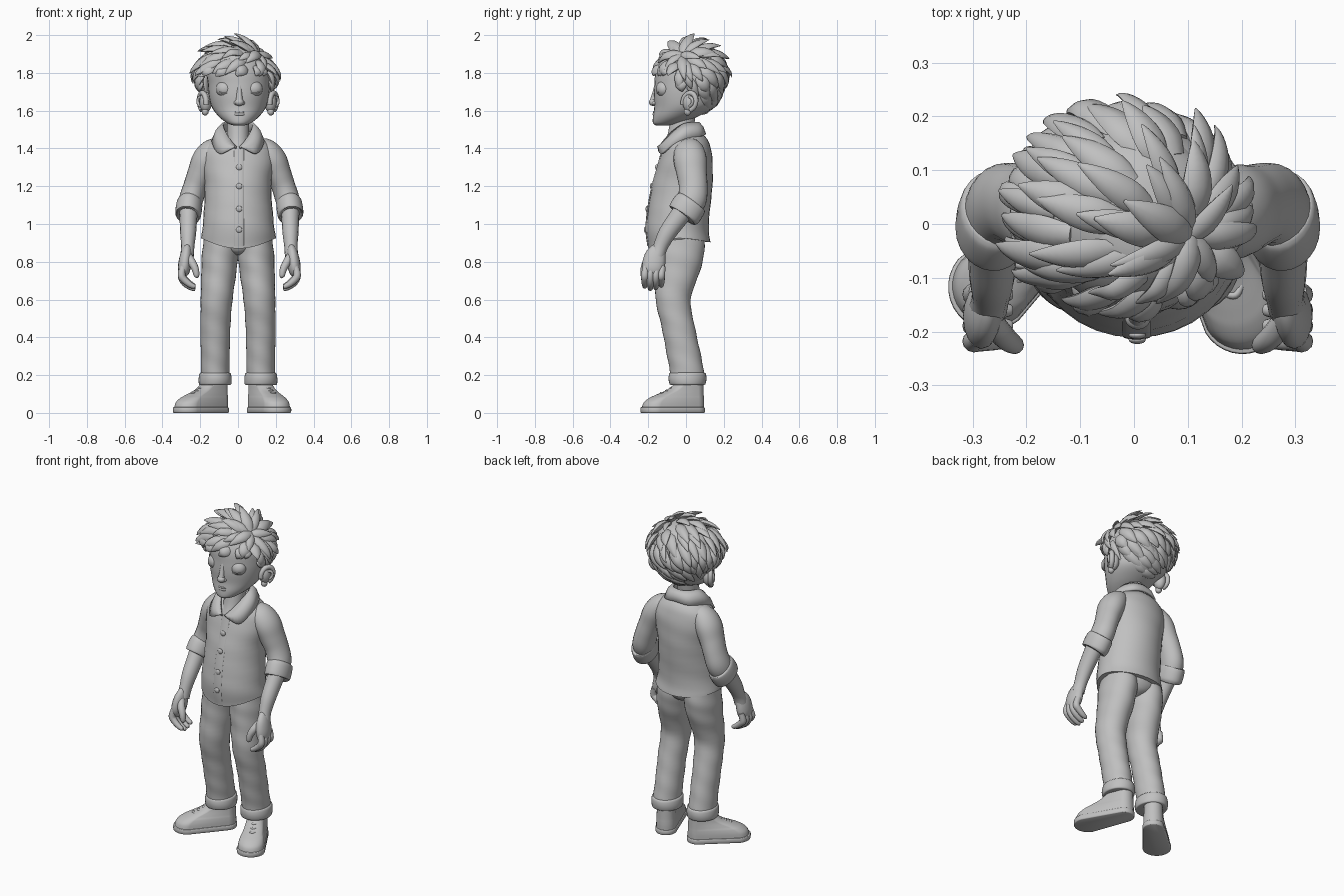
import bpy, bmesh, math, random
from math import sin, cos, pi, radians
from mathutils import Vector, Matrix

random.seed(4)
if "Cube" in bpy.data.objects:
    bpy.data.objects.remove(bpy.data.objects["Cube"], do_unlink=True)

clay = bpy.data.materials.new("clay_grey")
clay.use_nodes = True
GREY = (0.53, 0.53, 0.53, 1)
clay.diffuse_color = GREY
clay.node_tree.nodes["Principled BSDF"].inputs["Base Color"].default_value = GREY
parts = []


def finish(name, bm):
    bmesh.ops.recalc_face_normals(bm, faces=bm.faces)
    mesh = bpy.data.meshes.new(name)
    bm.to_mesh(mesh)
    bm.free()
    mesh.materials.append(clay)
    ob = bpy.data.objects.new(name, mesh)
    bpy.context.collection.objects.link(ob)
    parts.append(ob)
    return ob


def add_loft(bm, rings):
    loops = [[bm.verts.new(p) for p in ring] for ring in rings]
    n = len(loops[0])
    for a, b in zip(loops, loops[1:]):
        for i in range(n):
            bm.faces.new((a[i], a[(i + 1) % n], b[(i + 1) % n], b[i]))
    bm.faces.new(loops[0])
    bm.faces.new(loops[-1])


def smooth(keys, steps):
    """Catmull-Rom interpolation through tuples of any length."""
    k = [keys[0], *keys, keys[-1]]
    out = []
    for a, b, c, d in zip(k, k[1:], k[2:], k[3:]):
        for s in range(steps):
            t = s / steps
            out.append([q + t * (r - p + t * (2 * p - 5 * q + 4 * r - w + t * (3 * (q - r) + w - p))) / 2
                        for p, q, r, w in zip(a, b, c, d)])
    return out + [list(keys[-1])]


def stack(name, keys, ripple=0, steps=6, n=32, dip=0):
    """Horizontal ellipses (z, x, y, rx, ry); dip lowers the front and back of the first edge."""
    rings = []
    for i, (z, x, y, rx, ry) in enumerate(smooth(keys, steps)):
        ring = []
        for j in range(n):
            a = 2 * pi * j / n
            w = 1 + ripple * sin(55 * z + 2 * a)
            drop = dip * (.7 - .3 * sin(a)) * sin(a) ** 2 * max(0, 1 - i / steps)
            ring.append((x + rx * w * cos(a), y + ry * w * sin(a), z - drop))
        rings.append(ring)
    bm = bmesh.new()
    add_loft(bm, rings)
    return finish(name, bm)


def tube_rings(keys, depth, ref, steps, n):
    """Ellipses (x, y, z, r) across a path; depth scales the axis perpendicular to ref."""
    pts = smooth(keys, steps)
    pos = [Vector(p[:3]) for p in pts]
    rings = []
    for i, p in enumerate(pos):
        t = (pos[min(i + 1, len(pos) - 1)] - pos[max(i - 1, 0)]).normalized()
        u = (Vector(ref) - t * t.dot(Vector(ref))).normalized()
        v = t.cross(u) * depth
        r = max(pts[i][3], 0.001)
        rings.append([p + r * (u * cos(2 * pi * j / n) + v * sin(2 * pi * j / n)) for j in range(n)])
    return rings


def tube(name, keys, depth=1, ref=(1, 0, 0), steps=5, n=16):
    bm = bmesh.new()
    add_loft(bm, tube_rings(keys, depth, ref, steps, n))
    return finish(name, bm)


def ball(name, centre, size):
    bm = bmesh.new()
    bmesh.ops.create_uvsphere(bm, u_segments=24, v_segments=16, radius=1)
    bmesh.ops.transform(bm, matrix=Matrix.Translation(centre) @ Matrix.Diagonal((*size, 1)), verts=bm.verts)
    return finish(name, bm)


# Shirt body, trousers seat and neck
stack("shirt", [(.925, .003, -.035, .198, .165), (1.0, .002, -.045, .188, .165), (1.2, 0, -.02, .176, .16),
                (1.34, 0, .0, .194, .14), (1.41, 0, .007, .177, .122), (1.455, 0, .013, .13, .095),
                (1.49, 0, .01, .07, .06)], ripple=.006, dip=.055)
stack("trousers_seat", [(.95, 0, -.03, .165, .13), (.9, 0, -.03, .16, .125), (.87, 0, -.03, .12, .113),
                        (.85, 0, -.032, .07, .095), (.835, 0, -.035, .02, .06)], n=48)
stack("neck", [(1.39, 0, -.068, .055, .06), (1.46, 0, -.035, .058, .065), (1.6, 0, -.01, .06, .065)])

# Collar: neckline edge and turned-down edge from the nape to one lapel, then mirrored
HALF = [(0, .066, 1.535, 0, .1, 1.475), (.05, .05, 1.535, .08, .083, 1.465), (.078, -.005, 1.53, .128, .0, 1.452),
        (.07, -.058, 1.498, .13, -.07, 1.418), (.045, -.105, 1.452, .097, -.13, 1.372),
        (.008, -.142, 1.403, .028, -.143, 1.4)]
bm = bmesh.new()
rows = []
for xi, yi, zi, xo, yo, zo in smooth([(-a, b, c, -d, e, f) for a, b, c, d, e, f in HALF[:0:-1]] + HALF, 4):
    inner, outer = Vector((xi, yi, zi)), Vector((xo, yo, zo))
    mid = (inner + outer) / 2 + Vector((xo * .06, yo * .04, .006))
    rows.append([bm.verts.new(p) for p in (inner, mid, outer)])
for a, b in zip(rows, rows[1:]):
    for k in range(2):
        bm.faces.new((a[k], a[k + 1], b[k + 1], b[k]))
mod = finish("collar", bm).modifiers.new("thickness", "SOLIDIFY")
mod.thickness, mod.offset = .013, 0

# Placket and buttons
FRONT = [(1.4, -.122), (1.3, -.149), (1.2, -.177), (1.08, -.2), (.97, -.209), (.885, -.199)]
tube("placket", [(.005, y, z, .026) for z, y in FRONT], depth=.22)
for i, (z, y) in enumerate(FRONT[1:5]):
    ball(f"button_{i + 1}", (.006, y - .006, z), (.016, .008, .016))

# Head and facial features
stack("head", [(1.522, .005, -.125, .03, .035), (1.535, .005, -.1, .064, .075), (1.57, .005, -.055, .108, .12),
               (1.62, .005, -.01, .144, .158), (1.68, .005, .0, .159, .17), (1.74, .005, .005, .164, .172),
               (1.81, .0, .01, .166, .17), (1.88, 0, .02, .14, .145), (1.93, 0, .02, .08, .09),
               (1.945, 0, .02, .02, .02)])
tube("nose_bridge", [(.007, -.15, 1.76, .012), (.007, -.162, 1.7, .014), (.007, -.174, 1.65, .018)])
ball("nose_tip", (.007, -.174, 1.645), (.024, .022, .02))
for s in (-1, 1):
    ball(f"nostril_{s}", (.007 + s * .016, -.166, 1.641), (.013, .014, .012))
    ex = .007 + s * .076
    ball(f"eyelid_{s}", (ex, -.116, 1.715), (.048, .043, .044))
    tube(f"lid_line_{s}", [(ex - .034, -.143, 1.701, .002), (ex - .016, -.152, 1.694, .003),
                           (ex + .016, -.152, 1.694, .003), (ex + .034, -.143, 1.701, .002)], ref=(0, 0, 1), n=8)
for name, z, r in (("upper_lip", 1.591, .005), ("lower_lip", 1.581, .007)):
    tube(name, [(-.03, -.155, z + .001, .002), (-.012, -.168, z, r), (.007, -.171, z, r),
                (.026, -.168, z, r), (.044, -.155, z + .001, .002)], ref=(0, 0, 1), n=10)

# Ears: full bowl with a rolled rim and inner fold, flaring out to the back
for s in (-1, 1):
    def ear_arc(name, ry, rz, r, x, start, end):
        keys = []
        for k in range(9):
            a = radians(start + (end - start) * k / 8)
            keys.append((s * (x + .018 * cos(a)), .018 + ry * cos(a), 1.647 + rz * sin(a) + .2 * ry * cos(a), r))
        tube(name, keys, ref=(s, 0, 0), n=10)
    ball(f"ear_{s}", (s * .171, .02, 1.645), (.033, .038, .054))
    ear_arc(f"ear_rim_{s}", .034, .046, .014, .186, -80, 190)
    ear_arc(f"ear_fold_{s}", .016, .024, .008, .195, -90, 120)
    ball(f"ear_lobe_{s}", (s * .174, .008, 1.594), (.018, .019, .02))

# Hair: a cap plus layered pointed tufts flowing away from the whorl
CENTRE, RADII = Vector((-.013, .025, 1.765)), Vector((.194, .172, .182))
WHORL = Vector((.62, -.3, .73)).normalized()


def hairline(y):
    """Brow, sloping sideburn, then nape."""
    return 1.565 if y > .055 else 1.71 + .085 * min(1, max(0, (-.02 - y) / .06))


def on_scalp(d, lift=1.0):
    return CENTRE + Vector([a * b * lift for a, b in zip(d, RADII)])


bm = bmesh.new()
bmesh.ops.create_uvsphere(bm, u_segments=48, v_segments=32, radius=1)
for v in bm.verts:
    v.co = on_scalp(v.co)
low = [f for f in bm.faces if f.calc_center_median().z < hairline(f.calc_center_median().y)]
bmesh.ops.delete(bm, geom=low, context="FACES")
finish("hair_cap", bm)

bm = bmesh.new()
side = WHORL.orthogonal().normalized()
for row, (polar, count) in enumerate([(3, 7), (16, 9), (32, 13), (50, 17), (68, 20), (86, 22), (104, 22), (120, 20)]):
    for i in range(count):
        turn = 2 * pi * (i + .5 * (row % 2) + random.uniform(-.25, .25)) / count
        axis = Matrix.Rotation(turn, 3, WHORL) @ side
        start = radians(polar + random.uniform(-5, 5))
        length = radians(random.uniform(32, 46))
        spike = random.uniform(.22, .38)

        def point(t):
            d = Matrix.Rotation(start + length * t, 3, axis) @ WHORL
            # Crown and side tufts stand out, nape ones lie flat and forehead ones hug the brow
            high = min(1, max(0, (d.z + .3) / .45))
            lift = .98 + (.09 + (spike - .09) * high) * t ** 1.1
            return on_scalp(d, min(lift, 1.15) if d.y < -.6 and d.z < .6 else lift)

        def too_low():
            return any(point(t).z < hairline(point(t).y) - .015 for t in (0, .5, 1))
        while length > .25 and too_low():
            length -= .04
        if too_low():
            continue
        width = random.uniform(.024, .035)
        keys = [(*point(t), width * w) for t, w in ((0, .7), (.3, 1), (.6, .85), (.85, .45), (1, .08))]
        add_loft(bm, tube_rings(keys, .55, axis, 3, 8))
finish("hair_tufts", bm)

# Arms, hands, legs and shoes, mirrored by side
for s, label in ((-1, "right"), (1, "left")):
    shift = .014 if s > 0 else 0

    def arm(name, keys, **kw):
        return tube(f"{label}_{name}", [(s * x + shift, y, z, r) for x, y, z, r in keys], **kw)

    arm("sleeve", [(.08, .01, 1.4, .045), (.13, .015, 1.388, .065), (.17, .022, 1.34, .073), (.2, .03, 1.27, .067),
                   (.226, .038, 1.2, .063), (.248, .032, 1.13, .064), (.26, .0, 1.075, .06)], depth=1.2, n=24)
    arm("sleeve_cuff", [(.255, .03, 1.118, .058), (.256, .026, 1.112, .067), (.26, .008, 1.083, .07),
                        (.264, -.012, 1.05, .068), (.265, -.016, 1.044, .058)], depth=1.3, n=24)
    arm("forearm", [(.262, -.005, 1.08, .05), (.263, -.05, 1.02, .046), (.264, -.1, .95, .042),
                    (.266, -.135, .88, .035), (.27, -.152, .83, .036)], depth=1.1)
    arm("palm", [(.267, -.14, .888, .014), (.27, -.15, .862, .025), (.277, -.165, .82, .033), (.284, -.173, .77, .034),
                 (.287, -.175, .735, .025), (.287, -.175, .72, .01)], depth=1.75)
    for k in range(4):
        y, drop = -.218 + .029 * k, .012 * abs(k - 1.3)
        arm(f"finger_{k + 1}", [(.29, y + .006, .775, .017), (.299, y, .73, .02), (.286, y, .69 + drop, .019),
                                (.255, y, .664 + drop, .016), (.23, y, .652 + drop, .011), (.225, y, .651 + drop, .002)], n=12)
    arm("thumb", [(.265, -.18, .83, .022), (.243, -.208, .795, .022), (.226, -.222, .76, .019),
                  (.219, -.226, .725, .014), (.219, -.227, .713, .002)], n=12)

    leg = [(.15, .12, .008, .078, .09), (.21, .121, .006, .076, .09), (.3, .12, -.01, .076, .09),
           (.45, .12, -.04, .079, .088), (.6, .113, -.068, .084, .093), (.75, .101, -.043, .093, .117),
           (.85, .094, -.032, .096, .129), (.94, .088, -.03, .09, .125)]
    stack(f"{label}_trouser_leg", [(z, s * x, *rest) for z, x, *rest in leg], ripple=.013)
    cuff = [(.148, .078, .088), (.153, .085, .096), (.18, .088, .1), (.207, .084, .096), (.213, .076, .088)]
    stack(f"{label}_trouser_cuff", [(z, s * .121, .008, rx, ry) for z, rx, ry in cuff], ripple=.01, steps=3)

    # Shoes: outlines spanning a heel circle and a toe circle
    heel = Vector((s * .108, .04, 0))
    angle = radians(45 if s < 0 else 25)
    ahead = Vector((s * sin(angle), -cos(angle), 0))
    across = Vector((ahead.y, -ahead.x, 0))

    def shoe(name, keys, steps, n=32):
        rings = []
        for z, hr, off, tr in smooth(keys, steps):
            ring = []
            for j in range(n):
                a = 2 * pi * (j + .5) / n
                r, o = (tr, off) if cos(a) > 0 else (hr, 0)
                ring.append(heel + ahead * (o + r * cos(a)) + across * r * sin(a) + Vector((0, 0, z)))
            rings.append(ring)
        bm = bmesh.new()
        add_loft(bm, rings)
        finish(f"{label}_{name}", bm)

    shoe("sole", [(0, .056, .222, .075), (.005, .06, .222, .08), (.026, .06, .222, .08), (.03, .056, .222, .077)], 2)
    shoe("shoe_upper", [(.025, .056, .22, .075), (.055, .056, .212, .072), (.078, .055, .188, .066), (.094, .054, .16, .058),
                        (.125, .053, .095, .05), (.17, .052, .04, .048)], 5)
    for k, (d, z) in enumerate([(.19, .104), (.16, .116), (.132, .131)]):
        keys = [heel + ahead * (d - .03 * abs(q)) + across * q * .042 + Vector((0, 0, z - .014 * q * q))
                for q in (-1, -.5, 0, .5, 1)]
        tube(f"{label}_lace_{k + 1}", [(*p, .007) for p in keys], ref=(0, 0, 1), n=8)

# Smooth shading with crisp edges
bpy.ops.object.select_all(action="DESELECT")
for ob in parts:
    ob.select_set(True)
bpy.context.view_layer.objects.active = parts[0]
bpy.ops.object.shade_smooth_by_angle(angle=radians(50))
